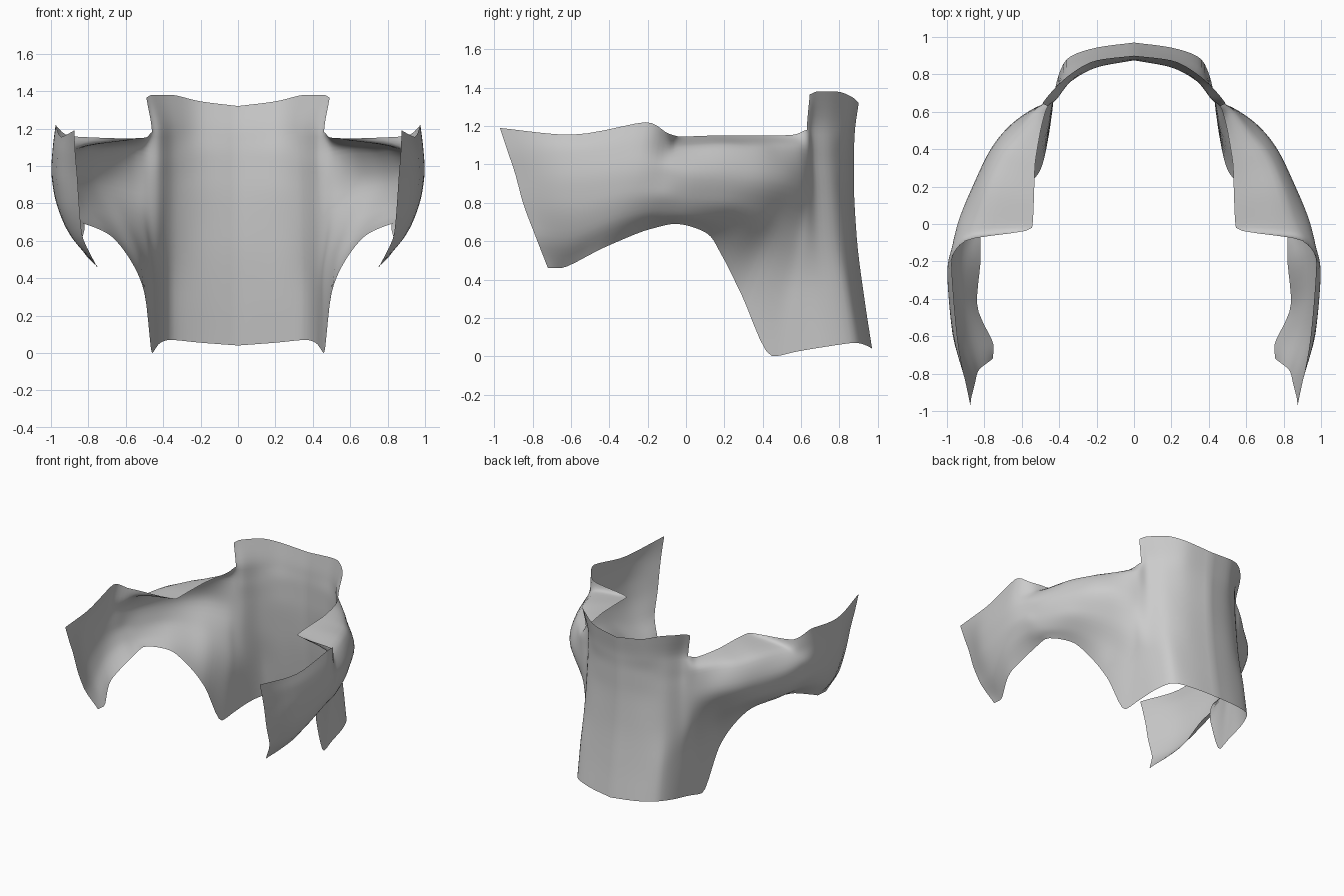
import bpy, bmesh
from mathutils import Vector

# Cross-sections of the right half, each running from lower hem to upper edge
back = [
    [(0, .97, .04), (0, .93, .3), (0, .89, .62), (0, .875, .9), (0, .875, 1.05), (0, .88, 1.17)],
    [(.2, .943, .055), (.2, .90, .31), (.2, .86, .62), (.19, .84, .9), (.19, .84, 1.05), (.2, .85, 1.18)],
    [(.36, .88, .07), (.36, .84, .33), (.35, .79, .63), (.34, .77, .9), (.34, .76, 1.05), (.34, .76, 1.18)],
    [(.42, .73, .05), (.42, .70, .35), (.43, .68, .63), (.43, .67, .9), (.43, .66, 1.05), (.42, .66, 1.18)],
    [(.44, .58, .025), (.44, .61, .35), (.47, .63, .64), (.49, .64, .9), (.49, .64, 1.07), (.46, .63, 1.18)],
]
shoulder = [
    [(.46, .45, 0), (.455, .52, .35), (.5, .58, .65), (.55, .61, .9), (.54, .6, 1.08), (.485, .56, 1.155)],
    [(.50, .29, .32), (.53, .38, .52), (.6, .48, .72), (.66, .53, .92), (.63, .48, 1.09), (.51, .44, 1.15)],
    [(.59, .19, .52), (.64, .29, .63), (.71, .38, .77), (.76, .41, .93), (.72, .36, 1.09), (.53, .30, 1.15)],
    [(.70, .11, .64), (.76, .18, .71), (.82, .23, .81), (.85, .23, .94), (.79, .19, 1.1), (.535, .14, 1.15)],
    [(.82, -.05, .69), (.88, -.03, .74), (.92, 0, .83), (.94, .01, .95), (.86, -.02, 1.09), (.545, -.02, 1.145)],
]
front_flap = [
    [(.82, -.18, .665), (.92, -.14, .76), (.965, -.12, .86), (.97, -.11, .97), (.93, -.1, 1.07), (.90, -.09, 1.16)],
    [(.84, -.42, .57), (.94, -.36, .72), (.985, -.3, .86), (.998, -.26, .98), (.99, -.24, 1.1), (.975, -.21, 1.22)],
    [(.75, -.65, .46), (.88, -.62, .62), (.95, -.6, .8), (.97, -.59, .95), (.965, -.59, 1.06), (.945, -.6, 1.155)],
    [(.755, -.72, .46), (.835, -.79, .64), (.85, -.85, .8), (.86, -.89, .95), (.87, -.93, 1.07), (.875, -.97, 1.19)],
]
collar_top = [(0, .9, 1.32), (.2, .875, 1.345), (.36, .785, 1.38), (.455, .69, 1.38), (.49, .645, 1.365), (.52, .6, 1.35)]


def spline(pts, n, first=0, last=None):
    """Interpolate points without overshoot, n steps per span."""
    pts = [Vector(p) for p in pts]
    d = [b - a for a, b in zip(pts, pts[1:])]
    tan = [d[0]]
    for a, b in zip(d, d[1:]):
        tan.append(Vector([2 * p * q / (p + q) if p * q > 1e-9 else 0 for p, q in zip(a, b)]))
    tan.append(d[-1])
    last = len(d) if last is None else last
    out = []
    for i in range(first, last):
        for k in range(n):
            t = k / n
            out.append(pts[i] * (2*t**3 - 3*t*t + 1) + tan[i] * (t**3 - 2*t*t + t)
                       + pts[i+1] * (3*t*t - 2*t**3) + tan[i+1] * (t**3 - t*t))
    return out + [pts[last]]


def patch(bm, sections, row0=0, last_col=None, n=5):
    cols = [spline(s, n, row0) for s in sections]
    rows = [spline(r, n, 0, last_col) for r in zip(*cols)]
    grid = [[bm.verts.new(p) for p in r] for r in rows]
    for a, b in zip(grid, grid[1:]):
        for i in range(len(a) - 1):
            bm.faces.new((a[i], b[i], b[i+1], a[i+1]))


sections = back + shoulder + front_flap
bm = bmesh.new()
# Back panel, shoulders and front flaps as one sheet
patch(bm, sections)
# Raised collar continuing the back panel
patch(bm, [s[-2:] + [c] for s, c in zip(sections, collar_top)], row0=1, last_col=4)
bmesh.ops.remove_doubles(bm, verts=bm.verts, dist=.0015)
bmesh.ops.recalc_face_normals(bm, faces=bm.faces)
bm.faces.ensure_lookup_table()
if bm.faces[0].normal.y < 0:
    bmesh.ops.reverse_faces(bm, faces=bm.faces)
mesh = bpy.data.meshes.new("draped_shell")
bm.to_mesh(mesh)
bm.free()
shell = bpy.data.objects.new("draped_shell", mesh)
bpy.context.collection.objects.link(shell)
mesh.polygons.foreach_set("use_smooth", [True] * len(mesh.polygons))

# Left half
mirror = shell.modifiers.new("mirror", 'MIRROR')
mirror.use_clip = True
